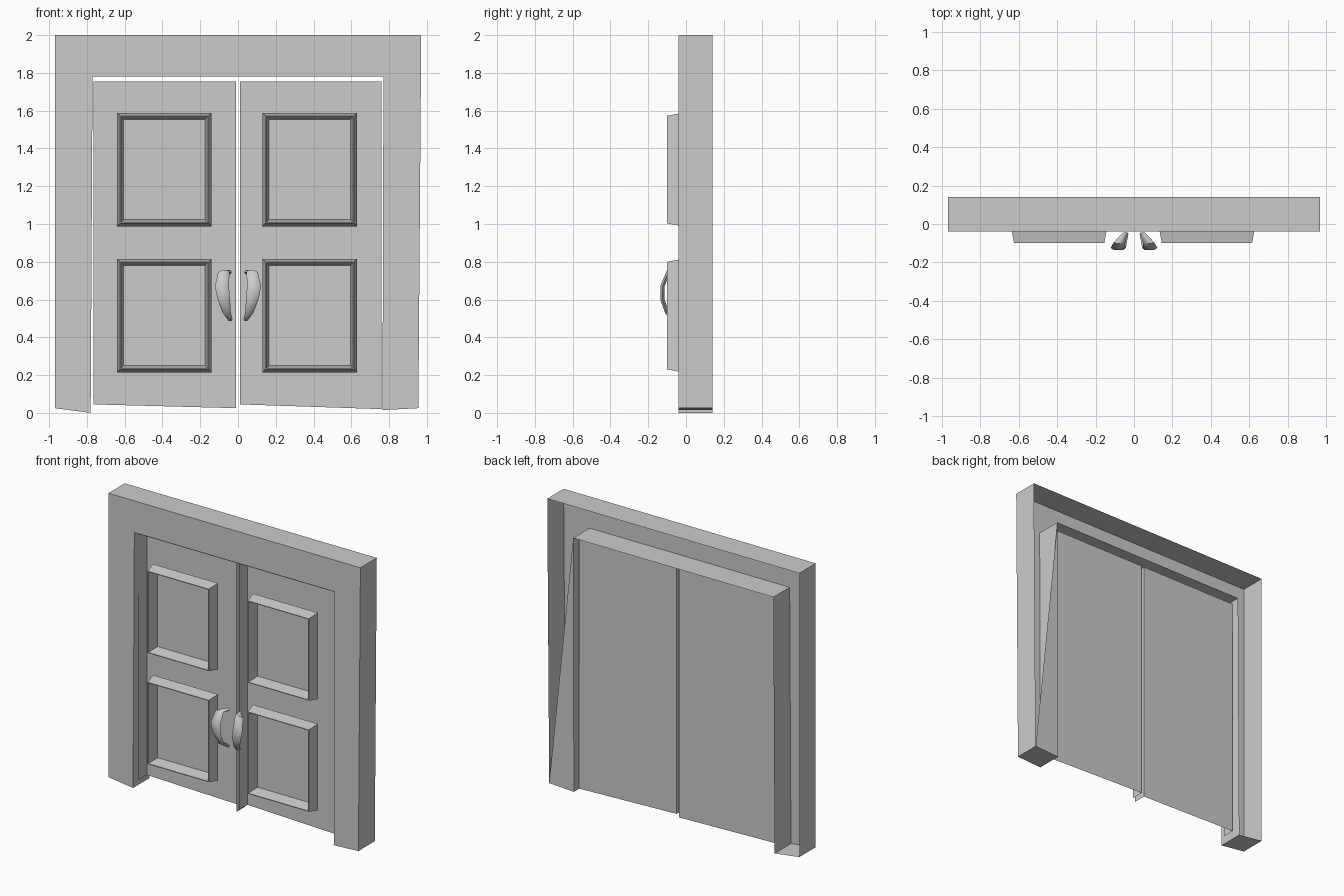
import bpy, bmesh, math

cube = bpy.data.objects.get("Cube")
if cube:
    bpy.data.objects.remove(cube, do_unlink=True)

# One plain material
grey = bpy.data.materials.new("plain_grey")
grey.use_nodes = True
colour = (0.6, 0.6, 0.6, 1)
grey.diffuse_color = colour
grey.node_tree.nodes["Principled BSDF"].inputs["Base Color"].default_value = colour


def finish(name, bm, angle=30):
    bmesh.ops.recalc_face_normals(bm, faces=bm.faces)
    mesh = bpy.data.meshes.new(name)
    bm.to_mesh(mesh)
    bm.free()
    mesh.materials.append(grey)
    obj = bpy.data.objects.new(name, mesh)
    bpy.context.collection.objects.link(obj)
    bpy.ops.object.select_all(action='DESELECT')
    obj.select_set(True)
    bpy.context.view_layer.objects.active = obj
    bpy.ops.object.shade_smooth_by_angle(angle=math.radians(angle))
    return obj


def loop(bm, outline, y):
    return [bm.verts.new((x, y, z)) for x, z in outline]


def bridge(bm, a, b, closed=True):
    n = len(a)
    for i in range(n if closed else n - 1):
        j = (i + 1) % n
        bm.faces.new((a[i], a[j], b[j], b[i]))


# Door surround: hollow shell, open at the back
outline = [(-0.97, 0.025), (-0.97, 2), (0.97, 2), (0.955, 0.025),
           (0.765, 0.015), (0.77, 1.78), (-0.77, 1.78), (-0.78, 0)]
bm = bmesh.new()
front = loop(bm, outline, -0.04)
back = loop(bm, outline, 0.14)
bm.faces.new(front)
bridge(bm, front, back)
bm.faces.new((back[3], back[4], back[5]))  # partial backing of one leg
finish("door_surround", bm)


# Door leaves: back sheet with flanges on the sides and top
def door(name, left, right, z_left, z_right):
    path = [(left, z_left), (left, 1.755), (right, 1.755), (right, z_right)]
    bm = bmesh.new()
    rim = loop(bm, path, 0.0)
    sheet = loop(bm, path, 0.09)
    bm.faces.new(sheet)
    bridge(bm, rim, sheet, closed=False)
    finish(name, bm)


door("right_door", -0.765, -0.01, 0.045, 0.025)
door("left_door", 0.01, 0.76, 0.045, 0.02)


# Raised moulding with a sunken centre
def panel(name, cx, cz):
    def rect(inset, y):
        w, h = 0.25 - inset, 0.3 - inset
        return loop(bm, [(cx - w, cz - h), (cx - w, cz + h),
                         (cx + w, cz + h), (cx + w, cz - h)], y)
    bm = bmesh.new()
    rings = [rect(0, -0.02), rect(0.015, -0.1), rect(0.02, -0.1), rect(0.035, -0.02)]
    for a, b in zip(rings, rings[1:]):
        bridge(bm, a, b)
    bm.faces.new(rings[-1])
    finish(name, bm)


for side, cx in (("right", -0.39), ("left", 0.38)):
    panel(side + "_upper_panel", cx, 1.288)
    panel(side + "_lower_panel", cx, 0.515)

# Curved handles: flattened rings along an arc (x, y, z, half width, half depth)
arc = [(0.045, -0.045, 0.745, 0.012, 0.012), (0.075, -0.095, 0.745, 0.03, 0.012),
       (0.085, -0.125, 0.67, 0.037, 0.013), (0.075, -0.125, 0.6, 0.033, 0.013),
       (0.06, -0.1, 0.53, 0.022, 0.012), (0.042, -0.05, 0.495, 0.013, 0.012)]
for side, sign in (("right", -1), ("left", 1)):
    bm = bmesh.new()
    rings = []
    for i, (x, y, z, w, d) in enumerate(arc):
        # tangent in the side plane keeps each ring square to the arc
        p, q = arc[max(i - 1, 0)], arc[min(i + 1, len(arc) - 1)]
        ty, tz = q[1] - p[1], q[2] - p[2]
        length = math.hypot(ty, tz)
        ty, tz = ty / length, tz / length
        ring = []
        for k in range(6):
            a = math.tau * k / 6
            s = d * math.sin(a)
            ring.append(bm.verts.new((sign * (x + w * math.cos(a)), y - s * tz, z + s * ty)))
        rings.append(ring)
    for a, b in zip(rings, rings[1:]):
        bridge(bm, a, b)
    bm.faces.new(rings[0])
    bm.faces.new(rings[-1])
    finish(side + "_handle", bm, 50)
